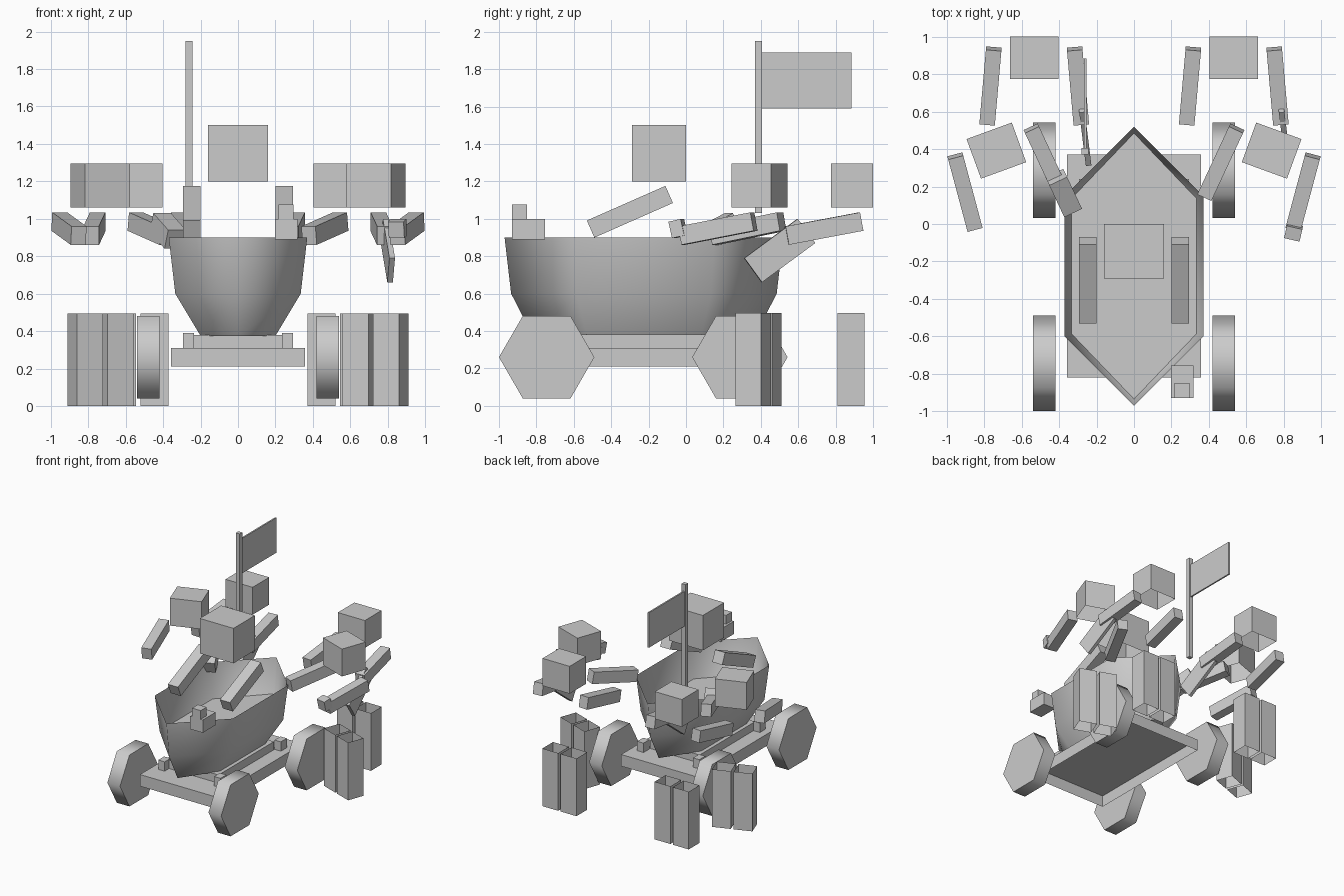
import bpy, bmesh, math
from mathutils import Matrix, Vector

if "Cube" in bpy.data.objects:
    bpy.data.objects.remove(bpy.data.objects["Cube"])


def mesh_object(name, bm):
    me = bpy.data.meshes.new(name)
    bm.to_mesh(me)
    bm.free()
    ob = bpy.data.objects.new(name, me)
    bpy.context.collection.objects.link(ob)
    return ob


def box(name, size, matrix, open_top=False, open_bottom=False):
    bm = bmesh.new()
    bmesh.ops.create_cube(bm, size=1)
    cut = [f for f in bm.faces if (open_top and f.normal.z > .5) or (open_bottom and f.normal.z < -.5)]
    bmesh.ops.delete(bm, geom=cut, context='FACES_ONLY')
    bm.transform(matrix @ Matrix.Diagonal((*size, 1)))
    return mesh_object(name, bm)


def box_span(name, x, y, z, **kw):
    lo, hi = Vector((x[0], y[0], z[0])), Vector((x[1], y[1], z[1]))
    return box(name, hi - lo, Matrix.Translation((lo + hi) / 2), **kw)


def limb(name, a, b, width, height, base=Matrix()):
    # box running along the line from a to b, its width kept level
    a, b = Vector(a), Vector(b)
    y = (b - a).normalized()
    x = y.cross(Vector((0, 0, 1))).normalized()
    rot = Matrix((x, y, x.cross(y))).transposed().to_4x4()
    return box(name, (width, (b - a).length, height), base @ Matrix.Translation((a + b) / 2) @ rot)


# Hull: hexagonal rings, single skin, open above the deck
def ring(bm, w, bow, fore, aft, stern, z):
    pts = [(0, bow), (w, fore), (w, aft), (0, stern), (-w, aft), (-w, fore)]
    return [bm.verts.new((px, py, z)) for px, py in pts]


deck_ring = (.335, -.935, -.585, .135, .485, .6)
bm = bmesh.new()
rings = [ring(bm, .2, -.82, -.53, .08, .37, .375),
         ring(bm, *deck_ring),
         ring(bm, .37, -.97, -.6, .15, .52, .9)]
for lower, upper in zip(rings, rings[1:]):
    for i in range(6):
        j = (i + 1) % 6
        f = bm.faces.new((lower[i], lower[j], upper[j], upper[i]))
        f.smooth = True
bm.faces.new(rings[0][::-1])
mesh_object("hull", bm)
bm = bmesh.new()
bm.faces.new(ring(bm, *deck_ring))
mesh_object("deck", bm)

# Chassis
box_span("chassis", (-.357, .357), (-.82, .37), (.21, .31), open_bottom=True)
box_span("keel_block", (-.235, .235), (-.6, .15), (.31, .38))
for s in (-1, 1):
    for y in (-.62, .2):
        box("chassis_block", (.06, .08, .08), Matrix.Translation((s * .265, y, .35)))

# Six-sided wheels
for x in (-.48, .48):
    for y in (-.745, .288):
        bm = bmesh.new()
        bmesh.ops.create_cone(bm, cap_ends=True, segments=6, radius1=.255, radius2=.255, depth=.12)
        for f in bm.faces:
            f.smooth = len(f.verts) == 4
        # a corner of the hexagon points along y
        bm.transform(Matrix.Translation((x, y, .26)) @ Matrix.Rotation(math.pi / 2, 4, 'Y')
                     @ Matrix.Rotation(math.pi / 2, 4, 'Z'))
        ys = [v.co.y for v in bm.verts]
        if max(ys) - y < .25:
            bmesh.ops.rotate(bm, verts=bm.verts, cent=(x, y, .26),
                             matrix=Matrix.Rotation(math.pi / 6, 3, 'X'))
        for e in bm.edges:
            e.smooth = all(f.smooth for f in e.link_faces)
        mesh_object("wheel", bm)

# Rider: head and raised arms
box_span("rider_head", (-.16, .16), (-.29, 0), (1.2, 1.5), open_bottom=True)
for s in (-1, 1):
    limb("rider_arm", (s * .247, -.51, .945), (s * .247, -.09, 1.13), .095, .1)

# Ornament on the bow rail
box_span("bow_ornament_base", (.197, .317), (-.93, -.755), (.89, 1.0))
box_span("bow_ornament_top", (.215, .297), (-.93, -.85), (1.0, 1.075))

# Flag on its pole
box_span("flag_pole", (-.28, -.243), (.37, .405), (1.03, 1.95))
box_span("flag", (-.268, -.255), (.405, .885), (1.59, 1.89))


# Four pushers: head, two arms, two legs
def pusher(name, x, y, yaw):
    base = Matrix.Translation((x, y, 0)) @ Matrix.Rotation(math.radians(yaw), 4, 'Z')
    box(name + "_head", (.257, .225, .235), base @ Matrix.Translation((0, 0, 1.177)), open_bottom=True)
    for s in (-1, 1):
        limb(name + "_arm", (s * .251, -.35, .91), (s * .216, .048, .985), .083, .1, base)
        box(name + "_leg", (.15, .145, .495), base @ Matrix.Translation((s * .087, -.005, .2475)),
            open_top=True, open_bottom=True)
    return base


for s, side in ((-1, "left"), (1, "right")):
    base = pusher("rear_pusher_" + side, s * .533, .888, 0)
    # flat blade held in one hand
    limb("hand_blade", (.285, -.53, .725), (.25, -.245, .935), .03, .16, base)
    pusher("side_pusher_" + side, s * .735, .392, -s * 20)

# Things in the side pushers' hands
limb("hand_block_left", (-.335, .08, .89), (-.415, .25, .98), .105, .11)
limb("hand_block_right", (.845, -.075, .94), (.86, -.01, .955), .085, .09)
